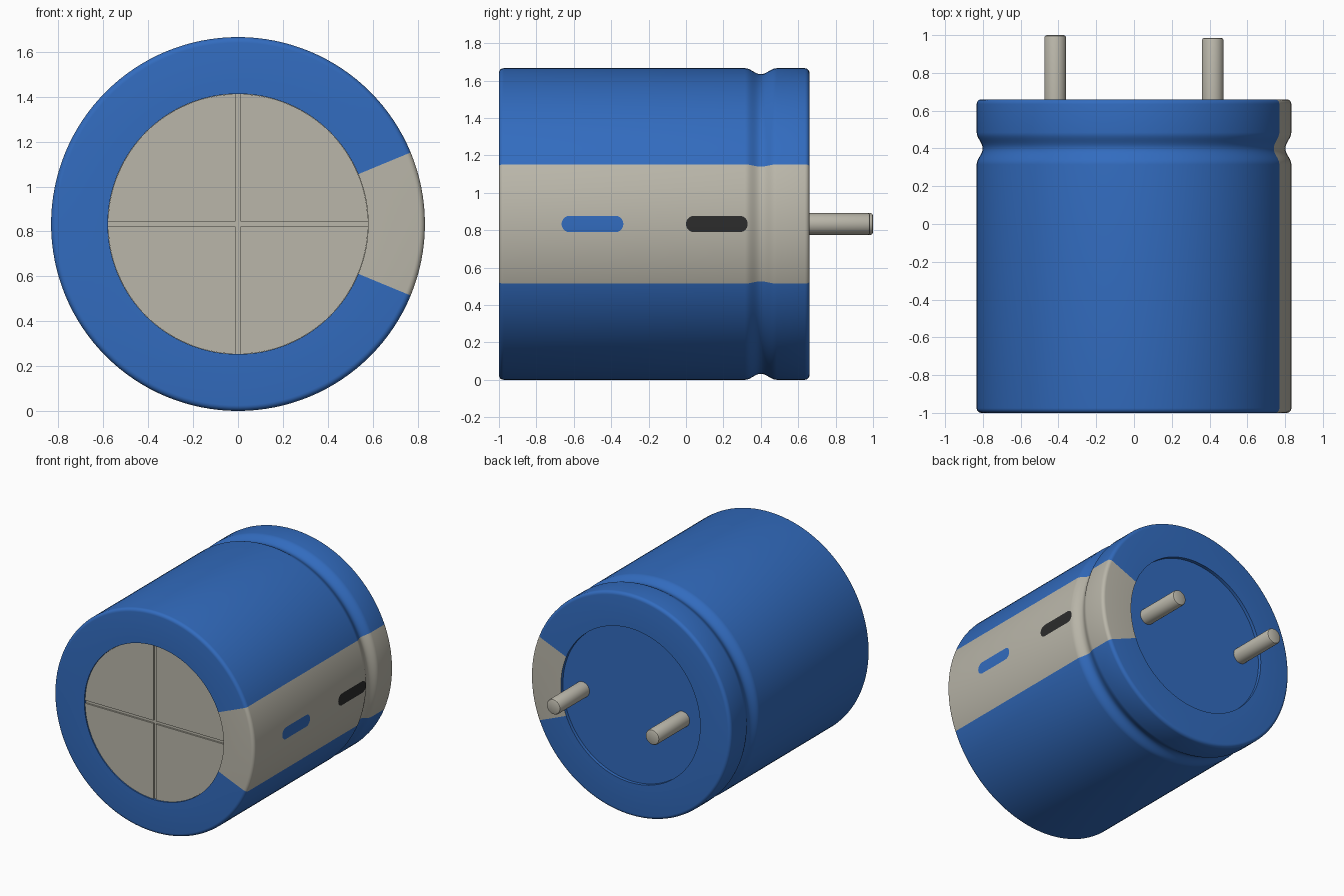
import bpy, bmesh
from math import sin, cos, pi, radians, atan2, sqrt

if "Cube" in bpy.data.objects:
    bpy.data.objects.remove(bpy.data.objects["Cube"])

R, CZ, SEG = 0.833, 0.833, 128
OPEN_R = 0.58


def material(name, rgb):
    m = bpy.data.materials.new(name)
    m.use_nodes = True
    m.diffuse_color = (*rgb, 1)
    m.node_tree.nodes["Principled BSDF"].inputs["Base Color"].default_value = (*rgb, 1)
    return m


BLUE = material("blue sleeve", (0.032, 0.149, 0.52))
GREY = material("warm grey", (0.49, 0.47, 0.40))
BLACK = material("black mark", (0.025, 0.025, 0.025))


def finish(name, bm, mats, angle=30):
    bmesh.ops.recalc_face_normals(bm, faces=bm.faces[:])
    me = bpy.data.meshes.new(name)
    bm.to_mesh(me)
    bm.free()
    ob = bpy.data.objects.new(name, me)
    bpy.context.collection.objects.link(ob)
    for m in mats:
        me.materials.append(m)
    bpy.ops.object.select_all(action='DESELECT')
    ob.select_set(True)
    bpy.context.view_layer.objects.active = ob
    bpy.ops.object.shade_smooth_by_angle(angle=radians(angle))
    return ob


def lathe(profile, seg=SEG, cx=0.0):
    """Spin (radius, y) points round the y axis; closed discs at both ends."""
    bm = bmesh.new()
    rings = [[bm.verts.new((cx + r * cos(2 * pi * i / seg), y, CZ + r * sin(2 * pi * i / seg)))
              for i in range(seg)] for r, y in profile]
    for a, b in zip(rings, rings[1:]):
        for i in range(seg):
            j = (i + 1) % seg
            bm.faces.new((a[i], a[j], b[j], b[i]))
    bm.faces.new(rings[0])
    bm.faces.new(rings[-1])
    return bm


def fillet(r, y, rad, start):
    """Quarter-round profile points about a centre, starting at an angle."""
    return [(r + rad * cos(start + pi / 2 * k / 5), y + rad * sin(start + pi / 2 * k / 5))
            for k in range(6)]


# Sleeve: recessed front, rounded rims, crimped groove, recessed back
FRONT, BACK, FR, GROOVE = -1.0, 0.66, 0.025, 0.4
groove = [(R - 0.016 * (1 + cos(pi * t / 8)), GROOVE + 0.085 * t / 8) for t in range(-8, 9)]
profile = ([(OPEN_R, FRONT + 0.02), (OPEN_R, FRONT)]
           + fillet(R - FR, FRONT + FR, FR, -pi / 2)
           + groove
           + fillet(R - FR, BACK - FR, FR, 0)
           + [(OPEN_R, BACK), (OPEN_R, BACK - 0.025)])
bm = lathe(profile)
for f in bm.faces:
    c = f.calc_center_median()
    on_disc = len(f.verts) > 4
    in_stripe = abs(atan2(c.z - CZ, c.x)) < radians(22.5)
    if on_disc:
        f.material_index = 1 if c.y < 0 else 0
    elif in_stripe and sqrt(c.x ** 2 + (c.z - CZ) ** 2) > OPEN_R + 0.005:
        f.material_index = 1
finish("sleeve", bm, [BLUE, GREY])

# End plate: four raised quarters leaving a cross-shaped score
bm = bmesh.new()
GAP, PR = 0.011, OPEN_R - 0.001
for sx, sz in ((1, 1), (-1, 1), (-1, -1), (1, -1)):
    pts = [(GAP, GAP)]
    a0 = GAP / PR
    for k in range(33):
        a = a0 + (pi / 2 - 2 * a0) * k / 32
        pts.append((PR * cos(a), PR * sin(a)))
    face = bm.faces.new([bm.verts.new((sx * x, FRONT + 0.008, CZ + sz * z)) for x, z in pts])
    moved = bmesh.ops.extrude_face_region(bm, geom=[face])["geom"]
    for v in moved:
        if isinstance(v, bmesh.types.BMVert):
            v.co.y += 0.012
finish("end_plate", bm, [GREY])


# Polarity marks: thin rounded bars wrapped on the stripe
def mark(name, y0, y1, mat):
    half, n = 0.044, 8
    bm = bmesh.new()
    rows = []
    for k in range(-n, n + 1):
        s = half * sin(pi / 2 * k / n)
        cap = sqrt(max(half ** 2 - s ** 2, 0))
        a = s / R
        r = R + 0.002
        rows.append([bm.verts.new((r * cos(a), y, CZ + r * sin(a)))
                     for y in (y0 + half - cap, y1 - half + cap)])
    for a, b in zip(rows, rows[1:]):
        bm.faces.new((a[0], a[1], b[1], b[0]))
    ob = finish(name, bm, [mat])
    ob.data.flip_normals() if ob.data.polygons[n].normal.x < 0 else None


mark("front_mark", -0.665, -0.335, BLUE)
mark("rear_mark", 0.0, 0.33, BLACK)

# Leads with slightly rounded tips
for name, x, tip in (("right_lead", -0.417, 1.0), ("left_lead", 0.417, 0.985)):
    LR = 0.058
    bm = lathe([(LR, BACK - 0.04), (LR, tip - 0.012), (LR - 0.004, tip - 0.004),
                (LR - 0.012, tip)], 32, x)
    finish(name, bm, [GREY])
